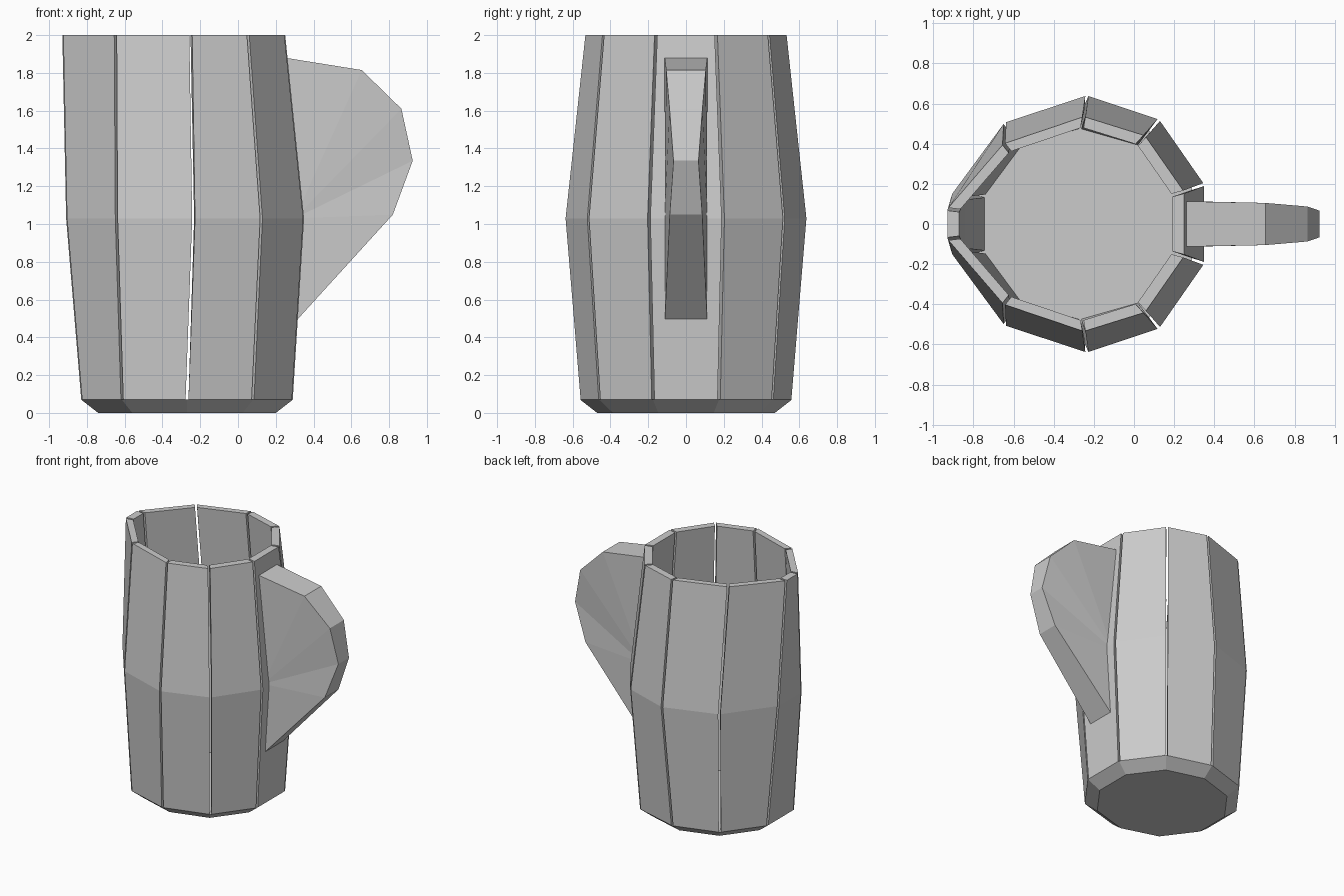
import bpy, bmesh
from mathutils import Vector

if "Cube" in bpy.data.objects:
    bpy.data.objects.remove(bpy.data.objects["Cube"])

# Half outlines (x, y >= 0) of the ten-sided body, right to left: (z, inner scale, points)
LEVELS = [
    (0.07, 0.85, [(0.29, 0.175), (0.08, 0.46), (-0.27, 0.56), (-0.615, 0.455), (-0.83, 0.165)]),
    (1.03, 0.89, [(0.35, 0.197), (0.125, 0.52), (-0.235, 0.64), (-0.645, 0.505), (-0.91, 0.145)]),
    (2.00, 0.90, [(0.25, 0.16), (0.055, 0.44), (-0.25, 0.535), (-0.65, 0.40), (-0.93, 0.075)]),
]
GAP = 0.008


def make_object(name, verts, faces):
    bm = bmesh.new()
    vs = [bm.verts.new(v) for v in verts]
    for f in faces:
        bm.faces.new([vs[i] for i in f])
    bmesh.ops.recalc_face_normals(bm, faces=bm.faces)
    mesh = bpy.data.meshes.new(name)
    bm.to_mesh(mesh)
    bm.free()
    obj = bpy.data.objects.new(name, mesh)
    bpy.context.collection.objects.link(obj)
    return obj


def loft(name, rings):
    """Closed solid through rings of equal point count."""
    n = len(rings[0])
    verts = [p for r in rings for p in r]
    faces = [list(range(n)), list(range(n * (len(rings) - 1), n * len(rings)))]
    for k in range(len(rings) - 1):
        for i in range(n):
            j = (i + 1) % n
            faces.append([k * n + i, k * n + j, (k + 1) * n + j, (k + 1) * n + i])
    return make_object(name, verts, faces)


def full_ring(half):
    return half + [(x, -y) for x, y in reversed(half)]


def scaled(points, s):
    c = (points[0][0] + points[4][0]) / 2
    return [(c + (x - c) * s, y * s) for x, y in points]


# Staves: ten separate bulging planks with thin gaps
for i in range(10):
    rings = []
    for z, s, half in LEVELS:
        outer, inner = full_ring(half), full_ring(scaled(half, s))
        pts = []
        for loop, flip in ((outer, False), (inner, True)):
            a = Vector((*loop[i], z))
            b = Vector((*loop[(i + 1) % 10], z))
            t = (b - a).normalized() * GAP
            pts += [b - t, a + t] if flip else [a + t, b - t]
        rings.append(pts)
    loft(f"stave_{i + 1}", rings)

# Base: tapered disc closing the bottom
foot = LEVELS[0][2]
loft("base", [[(x, y, 0.0) for x, y in full_ring(scaled(foot, 0.84))],
              [(x, y, 0.07) for x, y in full_ring(foot)]])

# Handle: solid wedge-like grip, thinner toward its outer edge (x, z, half width)
profile = [(0.25, 1.88, 0.113), (0.655, 1.815, 0.105), (0.865, 1.61, 0.087),
           (0.925, 1.335, 0.066), (0.82, 1.05, 0.086), (0.315, 0.495, 0.112),
           (0.30, 1.03, 0.113)]
n = len(profile)
verts = [(x, -w, z) for x, z, w in profile] + [(x, w, z) for x, z, w in profile]
side = [(0, 1, 6), (1, 2, 6), (2, 3, 6), (3, 4, 6), (4, 5, 6)]
faces = [list(f) for f in side] + [[i + n for i in f] for f in side]
faces += [[i, (i + 1) % n, (i + 1) % n + n, i + n] for i in range(n)]
make_object("handle", verts, faces)
